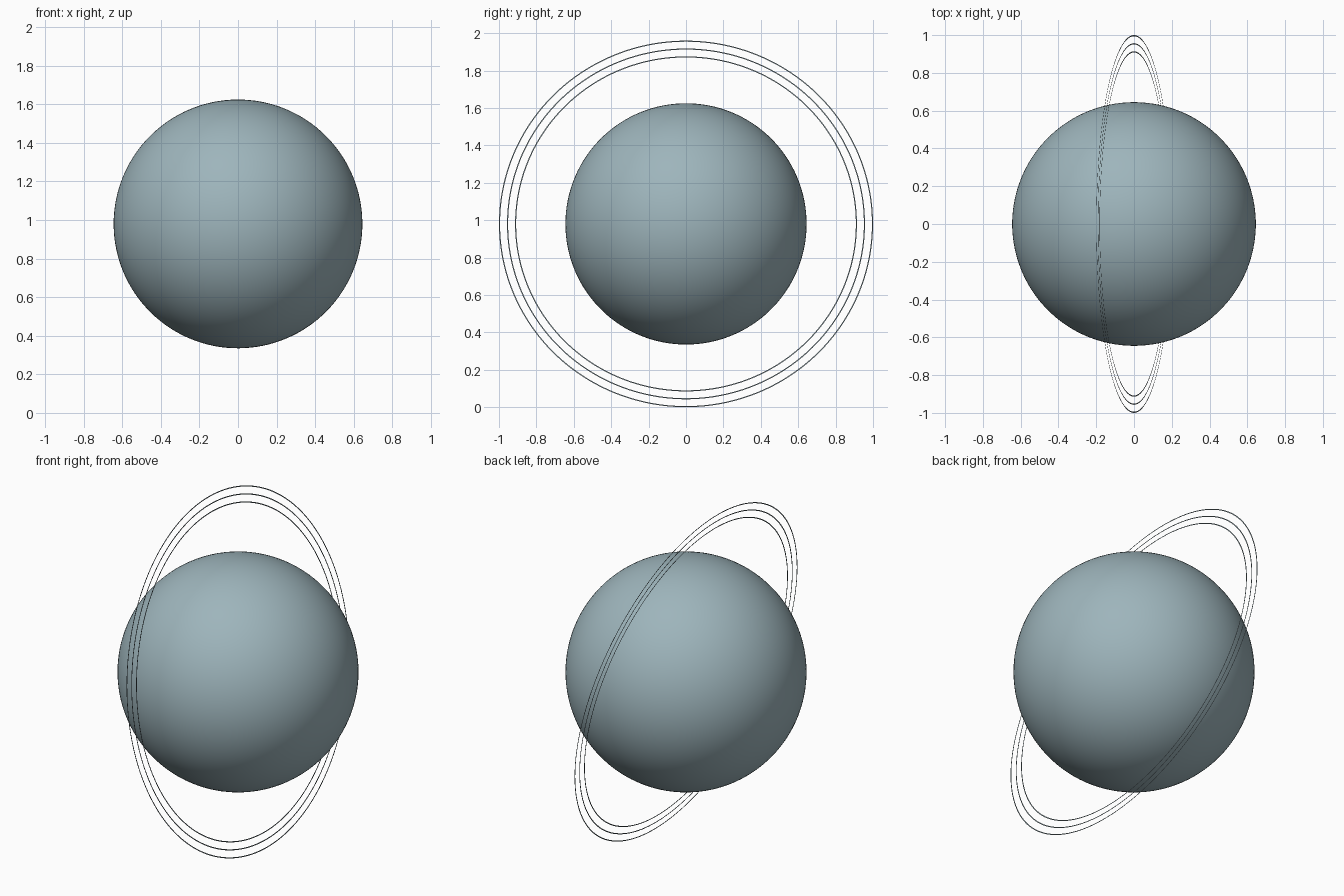
import bpy, bmesh, math

if "Cube" in bpy.data.objects:
    bpy.data.objects.remove(bpy.data.objects["Cube"])

CENTRE = (0, 0, 0.98)
TILT = math.radians(-101.5)   # ring plane holds the y axis, top leans to -x


def material(name, rgb):
    m = bpy.data.materials.new(name)
    m.diffuse_color = (*rgb, 1)
    m.use_nodes = True
    m.node_tree.nodes["Principled BSDF"].inputs["Base Color"].default_value = m.diffuse_color
    return m


def add_object(name, bm, mat):
    me = bpy.data.meshes.new(name)
    bm.to_mesh(me)
    bm.free()
    me.materials.append(mat)
    ob = bpy.data.objects.new(name, me)
    ob.location = CENTRE
    ob.rotation_euler = (0, TILT, 0)
    bpy.context.collection.objects.link(ob)
    return ob


def flat_ring(name, outer, width, mat, n=256):
    bm = bmesh.new()
    loops = []
    for r in (outer, outer - width):
        loops.append([bm.verts.new((r * math.cos(2 * math.pi * i / n),
                                    r * math.sin(2 * math.pi * i / n), 0))
                      for i in range(n)])
    a, b = loops
    for i in range(n):
        j = (i + 1) % n
        bm.faces.new((a[i], a[j], b[j], b[i]))
    return add_object(name, bm, mat)


pale_blue = material("pale grey blue", (0.34, 0.46, 0.50))
ring_grey = material("ring grey blue", (0.24, 0.31, 0.34))

# Planet body
bm = bmesh.new()
bmesh.ops.create_uvsphere(bm, u_segments=128, v_segments=64, radius=0.645)
for f in bm.faces:
    f.smooth = True
add_object("planet", bm, pale_blue)

# Three thin flat rings
for name, radius in (("outer_ring", 1.0), ("middle_ring", 0.957), ("inner_ring", 0.914)):
    flat_ring(name, radius, 0.006, ring_grey)
